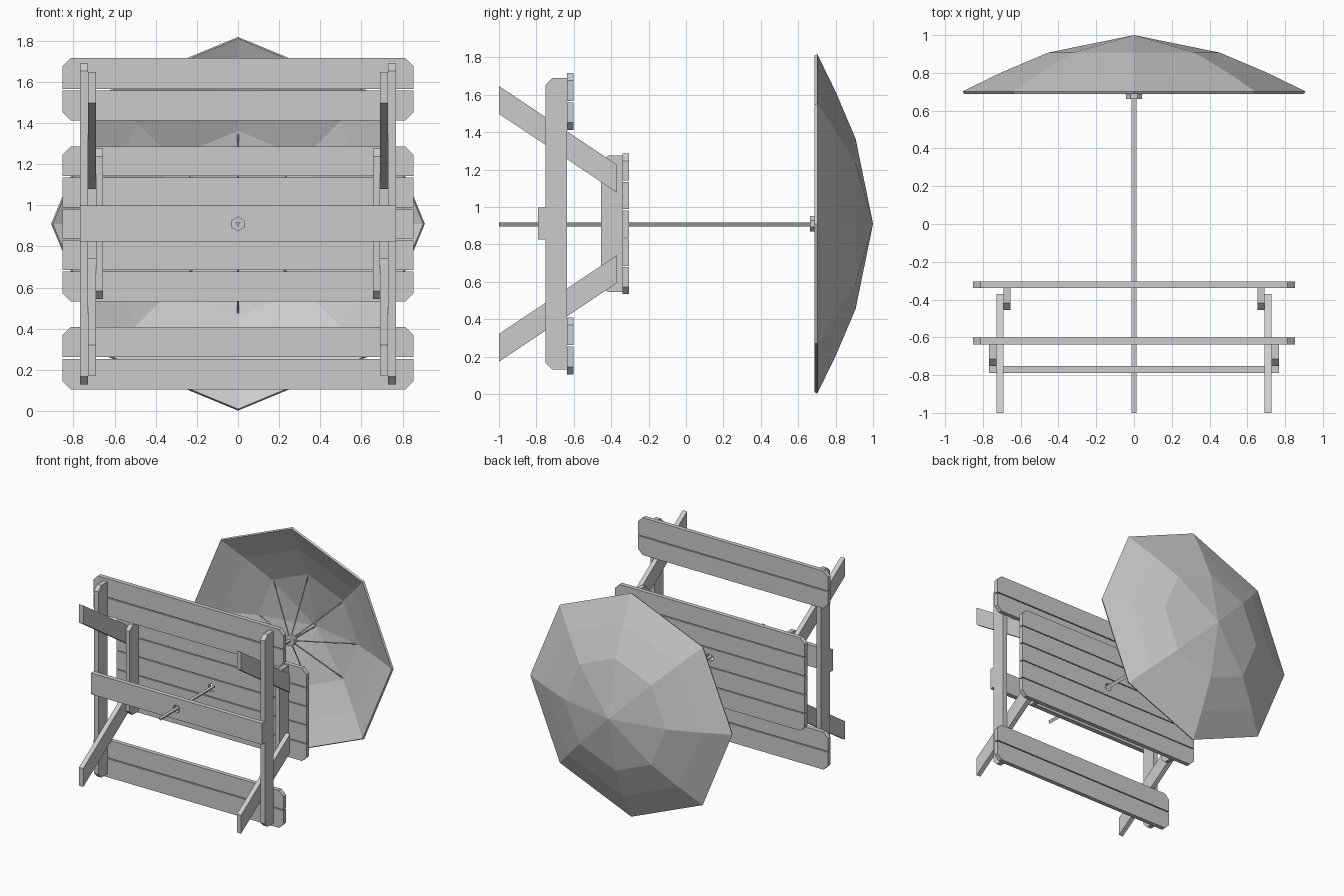
import bpy, bmesh
from math import sin, cos, pi
from mathutils import Vector

if "Cube" in bpy.data.objects:
    bpy.data.objects.remove(bpy.data.objects["Cube"])

MID = 0.91  # height of the pole axis

grey = bpy.data.materials.new("light_grey")
grey.use_nodes = True
grey.diffuse_color = (0.6, 0.6, 0.6, 1)
grey.node_tree.nodes["Principled BSDF"].inputs["Base Color"].default_value = (0.6, 0.6, 0.6, 1)


def finish(name, bm):
    bmesh.ops.recalc_face_normals(bm, faces=bm.faces)
    mesh = bpy.data.meshes.new(name)
    bm.to_mesh(mesh)
    bm.free()
    mesh.materials.append(grey)
    obj = bpy.data.objects.new(name, mesh)
    bpy.context.collection.objects.link(obj)
    return obj


def ring(radius, sides, start=0.0):
    """Regular polygon around the pole axis as (x, z) pairs."""
    return [(radius * cos(start + 2 * pi * i / sides),
             MID + radius * sin(start + 2 * pi * i / sides)) for i in range(sides)]


def prism(name, loops, axis, lo, hi):
    """Extrude an outline (plus optional hole) along x or y."""
    bm = bmesh.new()
    for loop in loops:
        vs = [bm.verts.new((lo, a, b) if axis == "x" else (a, lo, b)) for a, b in loop]
        for i, v in enumerate(vs):
            bm.edges.new((v, vs[(i + 1) % len(vs)]))
    bmesh.ops.triangle_fill(bm, use_beauty=True, use_dissolve=False, edges=bm.edges[:])
    out = bmesh.ops.extrude_face_region(bm, geom=bm.faces[:])
    shift = Vector((hi - lo, 0, 0)) if axis == "x" else Vector((0, hi - lo, 0))
    bmesh.ops.translate(bm, vec=shift,
                        verts=[g for g in out["geom"] if isinstance(g, bmesh.types.BMVert)])
    return finish(name, bm)


def plank(name, half, z0, z1, y0, y1, cut_low=0, cut_high=0, hole=False):
    """Board along x, with optional clipped corners and a pole hole."""
    pts = []
    for sx, z, cut, up in ((-1, z0, cut_low, 1), (1, z0, cut_low, 1),
                           (1, z1, cut_high, -1), (-1, z1, cut_high, -1)):
        if cut:
            pair = [(sx * half, z + up * cut), (sx * (half - cut), z)]
            pts += pair if sx * up < 0 else pair[::-1]
        else:
            pts.append((sx * half, z))
    loops = [pts] + ([ring(0.033, 6, pi / 2)] if hole else [])
    return prism(name, loops, "y", y0, y1)


def clipped_bar(name, y0, y1, half_z, x0, x1, cut=0.038):
    """Cross bar along z with its two lower corners clipped."""
    lo, hi = MID - half_z, MID + half_z
    pts = [(y1, lo), (y0 + cut, lo), (y0, lo + cut),
           (y0, hi - cut), (y0 + cut, hi), (y1, hi)]
    return prism(name, [pts], "x", x0, x1)


# Tabletop: five planks, clipped at the outer corners
pitch, width, corner = 0.152, 0.145, 0.04
for i in range(5):
    c = MID + (i - 2) * pitch
    plank(f"tabletop_plank_{i + 1}", 0.853, c - width / 2, c + width / 2, -0.34, -0.305,
          corner if i == 0 else 0, corner if i == 4 else 0, hole=(i == 2))

# Benches: two planks on each side
for side, label in ((1, "upper"), (-1, "lower")):
    for inner, outer, kind in ((0.502, 0.648, "inner"), (0.656, 0.806, "outer")):
        z0, z1 = sorted((MID + side * inner, MID + side * outer))
        low_cut = (side > 0) == (kind == "inner")
        plank(f"{label}_bench_{kind}_plank", 0.853, z0, z1, -0.637, -0.602,
              corner if low_cut else 0, 0 if low_cut else corner)

# Brace between the frames
plank("brace", 0.767, MID - 0.085, MID + 0.088, -0.79, -0.752, hole=True)

# End frames: table bar, bench bar and two splayed legs
for s, label in ((1, "left"), (-1, "right")):
    def span(a, b):
        return sorted((s * a, s * b))
    clipped_bar(f"{label}_table_bar", -0.455, -0.34, 0.365, *span(0.655, 0.69))
    clipped_bar(f"{label}_bench_bar", -0.752, -0.637, 0.78, *span(0.728, 0.767))
    for t, end in ((1, "upper"), (-1, "lower")):
        pts = [(y, MID + t * r) for y, r in
               ((-1, 0.588), (-1, 0.737), (-0.37, 0.317), (-0.37, 0.168))]
        prism(f"{label}_{end}_leg", [pts], "x", *span(0.69, 0.728))

# Parasol pole and hub
prism("parasol_pole", [ring(0.015, 3, -pi / 2)], "y", -1.0, 0.985)
prism("parasol_hub", [ring(0.045, 8, pi / 8)], "y", 0.662, 0.692)

# Parasol canopy: eight-sided thin shell
profile = [(0.0, 1.0), (0.455, 0.907), (0.70, 0.803), (0.908, 0.702),
           (0.90, 0.688), (0.695, 0.790), (0.452, 0.895), (0.0, 0.988)]
bm = bmesh.new()
rows = []
for r, y in profile:
    if r == 0:
        rows.append([bm.verts.new((0, y, MID))] * 8)
    else:
        rows.append([bm.verts.new((x, y, z)) for x, z in ring(r, 8)])
for a, b in zip(rows, rows[1:]):
    for i in range(8):
        j = (i + 1) % 8
        quad = list(dict.fromkeys((a[i], a[j], b[j], b[i])))
        bm.faces.new(quad)
finish("parasol_canopy", bm)

# Parasol stretchers from the hub to the canopy
for i, ((x0, z0), (x1, z1)) in enumerate(zip(ring(0.03, 8), ring(0.435, 8))):
    start, end = Vector((x0, 0.685, z0)), Vector((x1, 0.9, z1))
    bm = bmesh.new()
    bmesh.ops.create_cone(bm, cap_ends=True, segments=4, radius1=0.005, radius2=0.005,
                          depth=(end - start).length)
    obj = finish(f"stretcher_{i + 1}", bm)
    obj.location = (start + end) / 2
    obj.rotation_euler = (end - start).to_track_quat("Z", "Y").to_euler()
